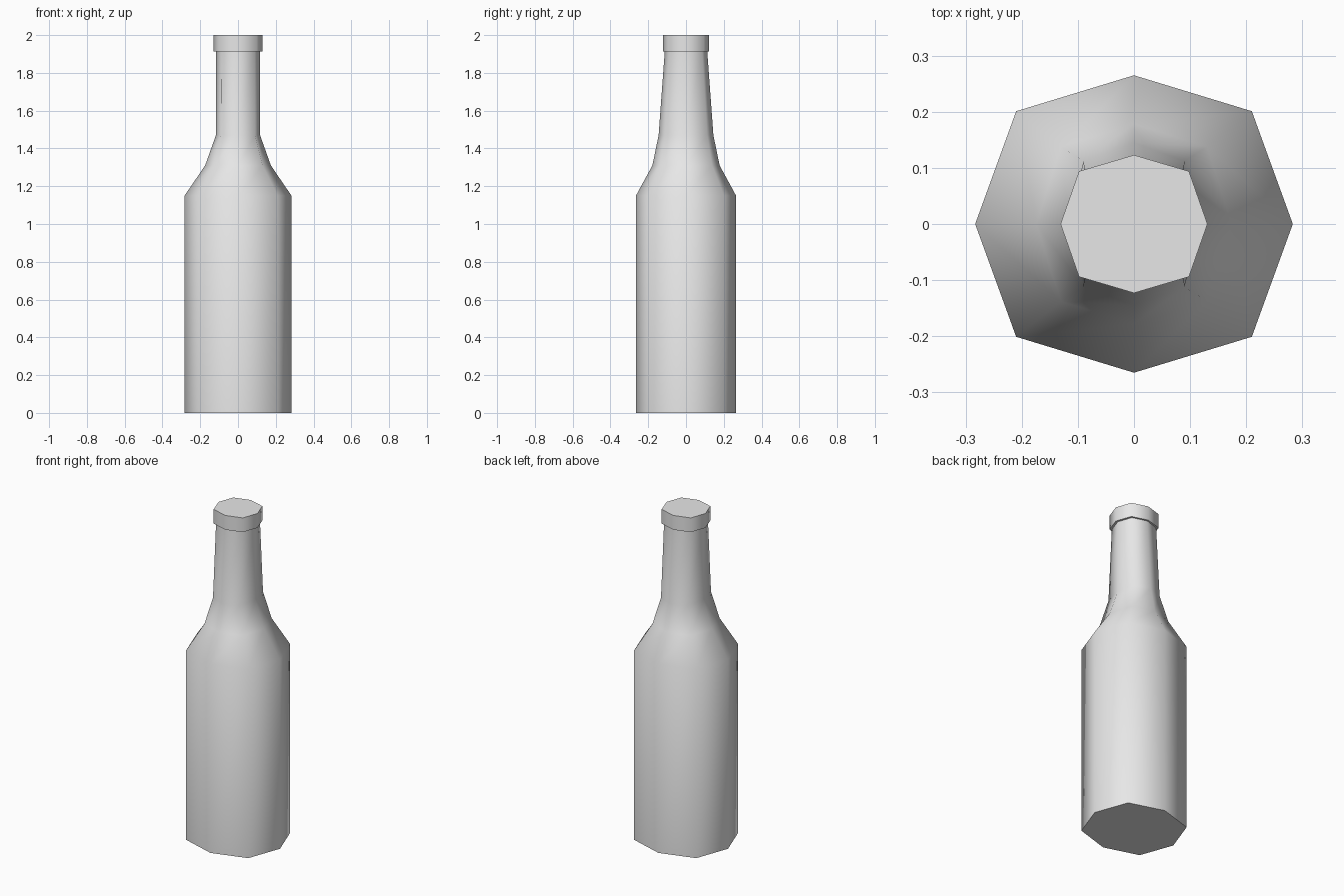
import bpy, bmesh, math

cube = bpy.data.objects.get("Cube")
if cube:
    bpy.data.objects.remove(cube, do_unlink=True)

glass = bpy.data.materials.new("plain_grey")
glass.use_nodes = True
GREY = (0.8, 0.8, 0.8, 1)
glass.diffuse_color = GREY
glass.node_tree.nodes["Principled BSDF"].inputs["Base Color"].default_value = GREY


def octagon(bm, z, rx, ry, dx, dy):
    """Ring of eight points: four on the axes, four on the diagonals."""
    pts = [(rx, 0), (dx, dy), (0, ry), (-dx, dy),
           (-rx, 0), (-dx, -dy), (0, -ry), (dx, -dy)]
    return [bm.verts.new((x, y, z)) for x, y in pts]


def loft(name, profile):
    """Skin the rings and close both ends."""
    bm = bmesh.new()
    rings = [octagon(bm, *row) for row in profile]
    for low, high in zip(rings, rings[1:]):
        for i in range(8):
            j = (i + 1) % 8
            bm.faces.new((low[i], low[j], high[j], high[i]))
    bm.faces.new(rings[0][::-1])
    bm.faces.new(rings[-1])
    mesh = bpy.data.meshes.new(name)
    bm.to_mesh(mesh)
    bm.free()
    mesh.materials.append(glass)
    ob = bpy.data.objects.new(name, mesh)
    bpy.context.collection.objects.link(ob)
    bpy.ops.object.select_all(action='DESELECT')
    ob.select_set(True)
    bpy.context.view_layer.objects.active = ob
    bpy.ops.object.shade_smooth_by_angle(angle=math.radians(60))
    return ob


# Body, shoulder and neck: height, x radius, y radius, diagonal x and y
loft("bottle_body", [
    (0.0, 0.283, 0.265, 0.21, 0.201),
    (1.15, 0.283, 0.265, 0.21, 0.201),
    (1.31, 0.174, 0.178, 0.13, 0.138),
    (1.47, 0.117, 0.145, 0.09, 0.112),
    (1.92, 0.117, 0.112, 0.088, 0.085),
])

# Raised lip with a closed top
loft("bottle_lip", [
    (1.913, 0.131, 0.123, 0.098, 0.094),
    (2.0, 0.131, 0.123, 0.098, 0.094),
])
